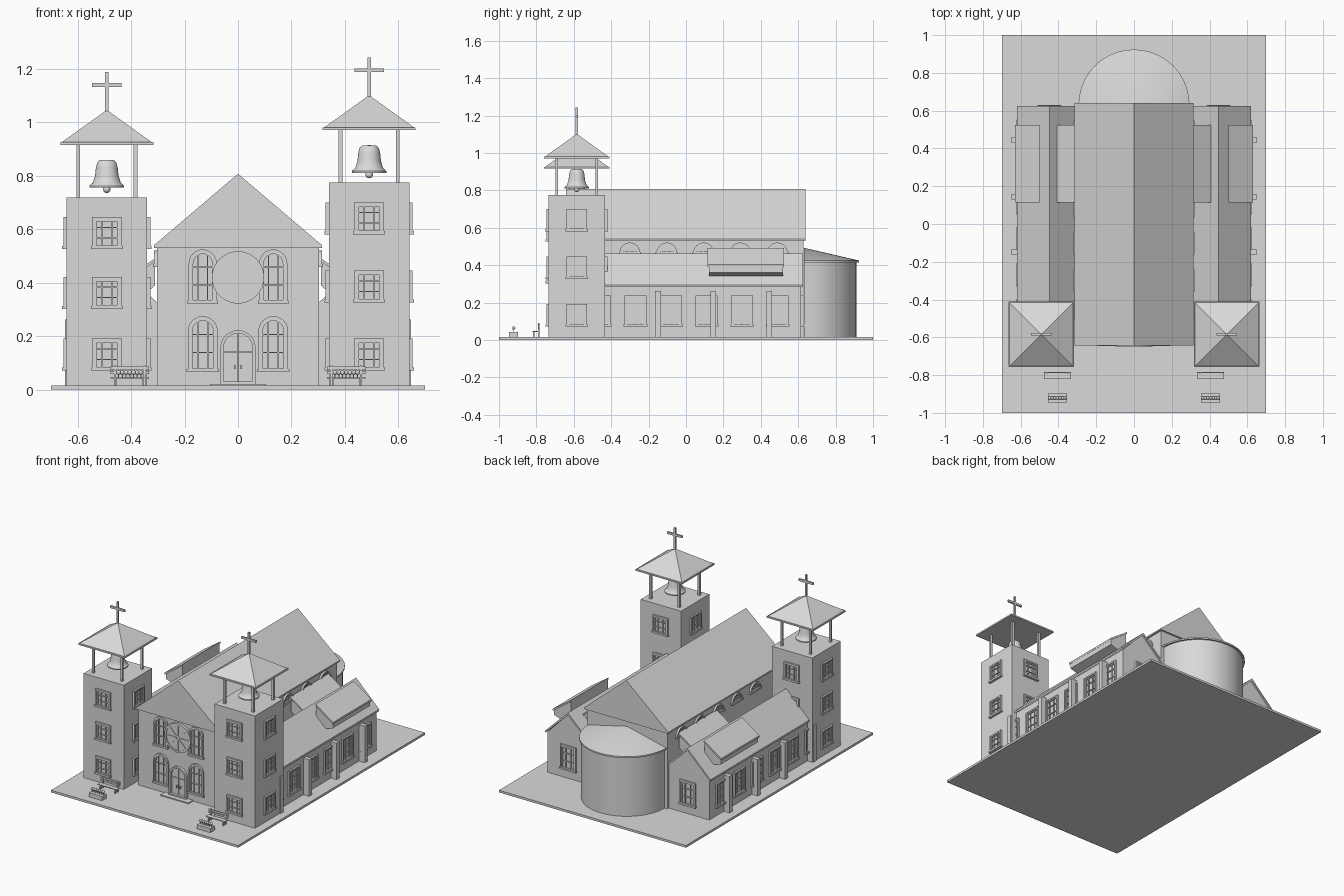
import bpy, bmesh
from math import pi, sin, cos, sqrt
from mathutils import Matrix, Vector

cube = bpy.data.objects.get("Cube")
if cube:
    bpy.data.objects.remove(cube)

stone = bpy.data.materials.new("pale_grey")
stone.use_nodes = True
grey = (0.7, 0.7, 0.7, 1)
stone.diffuse_color = grey
stone.node_tree.nodes["Principled BSDF"].inputs["Base Color"].default_value = grey


def part(name, bm, smooth=False):
    bmesh.ops.recalc_face_normals(bm, faces=bm.faces)
    mesh = bpy.data.meshes.new(name)
    bm.to_mesh(mesh)
    bm.free()
    mesh.materials.append(stone)
    ob = bpy.data.objects.new(name, mesh)
    bpy.context.collection.objects.link(ob)
    if smooth:
        bpy.ops.object.select_all(action="DESELECT")
        ob.select_set(True)
        bpy.context.view_layer.objects.active = ob
        bpy.ops.object.shade_smooth_by_angle(angle=pi / 5)
    return ob


def box(bm, x0, x1, y0, y1, z0, z1, m=Matrix()):
    centre = Vector((x0 + x1, y0 + y1, z0 + z1)) / 2
    size = Matrix.Diagonal((x1 - x0, y1 - y0, z1 - z0, 1))
    bmesh.ops.create_cube(bm, size=1, matrix=m @ Matrix.Translation(centre) @ size)


def prism(bm, profile, y0, y1):
    """Extrude an x-z outline along y."""
    ends = [[bm.verts.new((x, y, z)) for x, z in profile] for y in (y0, y1)]
    for end in ends:
        bm.faces.new(end)
    for i in range(len(profile)):
        j = (i + 1) % len(profile)
        bm.faces.new((ends[0][i], ends[0][j], ends[1][j], ends[1][i]))


def ring(bm, outer, inner, depth, m):
    """Raised frame between two x-z outlines."""
    loops = [[bm.verts.new(m @ Vector((x, y, z))) for x, z in line]
             for line, y in ((outer, 0), (outer, -depth), (inner, -depth), (inner, 0))]
    n = len(outer)
    for k in range(4):
        a, b = loops[k], loops[(k + 1) % 4]
        for i in range(n):
            j = (i + 1) % n
            bm.faces.new((a[i], a[j], b[j], b[i]))


def arch(w, h, inset=0):
    """Round-headed outline; a zero straight part gives a half circle."""
    r = w / 2
    k = r - inset
    head = [(k * cos(pi * i / 12), h - r + k * sin(pi * i / 12)) for i in range(13)]
    return [(-k, inset), (k, inset)] + head if h > r else head[:1] + head[1:-1] + head[-1:]


def rect(w, h, inset=0):
    k = w / 2 - inset
    return [(-k, inset), (k, inset), (k, h - inset), (-k, h - inset)]


def place(x, y, z, turn=0):
    return Matrix.Translation((x, y, z)) @ Matrix.Rotation(turn, 4, "Z")


def window(bm, m, w, h, cols=3, rows=3, shape=rect, sill=True):
    ring(bm, shape(w, h), shape(w, h, 0.01), 0.012, m)
    ring(bm, shape(w - 0.02, h - 0.01, 0), shape(w - 0.02, h - 0.01, 0.007), 0.007, m)
    for i in range(1, cols):
        x = -w / 2 + w * i / cols
        top = h - 0.005 if shape is rect else h - w / 2 + sqrt(w * w / 4 - x * x) - 0.005
        box(bm, x - 0.002, x + 0.002, -0.007, 0, 0.005, top, m)
    for i in range(1, rows):
        z = h * i / rows
        box(bm, -w / 2 + 0.006, w / 2 - 0.006, -0.007, 0, z - 0.002, z + 0.002, m)
    if sill:
        box(bm, -w / 2 - 0.004, w / 2 + 0.004, -0.016, 0, -0.004, 0.008, m)


# Ground slab and doorstep
bm = bmesh.new()
box(bm, -0.7, 0.7, -1, 1, 0, 0.015)
part("ground_slab", bm)
bm = bmesh.new()
box(bm, -0.105, 0.105, -0.68, -0.6, 0.01, 0.022)
part("doorstep", bm)

# Nave
bm = bmesh.new()
box(bm, -0.303, 0.303, -0.63, 0.628, 0.01, 0.535)
part("nave_walls", bm)
bm = bmesh.new()
prism(bm, [(-0.315, 0.53), (0.315, 0.53), (0.315, 0.54), (0, 0.808), (-0.315, 0.54)], -0.642, 0.64)
part("nave_roof", bm)

# Half-round apse with a low conical roof
for name, levels in (("apse_wall", [(0.282, 0.015), (0.282, 0.425)]),
                     ("apse_roof", [(0.294, 0.415), (0.294, 0.425), (0, 0.493)])):
    bm = bmesh.new()
    rows = [[bm.verts.new((r * cos(pi * i / 20), 0.63 + r * sin(pi * i / 20), z))
             for i in range(21)] for r, z in levels]
    for a, b in zip(rows, rows[1:]):
        for i in range(20):
            bm.faces.new((a[i], a[i + 1], b[i + 1], b[i]))
    bm.faces.new(rows[0])
    bmesh.ops.remove_doubles(bm, verts=bm.verts, dist=0.0001)
    part(name, bm, True)

# Front windows, rose window and door
bm = bmesh.new()
for x in (-0.132, 0.132):
    window(bm, place(x, -0.63, 0.07), 0.112, 0.205, 3, 3, arch)
    window(bm, place(x, -0.63, 0.325), 0.105, 0.2, 3, 3, arch)
part("front_windows", bm)

bm = bmesh.new()
m = place(0, -0.63, 0.42)
circle = lambda r: [(r * cos(pi * i / 16), r * sin(pi * i / 16)) for i in range(32)]
disc = [bm.verts.new(m @ Vector((x, -0.013, z))) for x, z in circle(0.09)]
bm.faces.new(disc)
ring(bm, circle(0.098), circle(0.086), 0.018, m)
ring(bm, circle(0.016), circle(0.01), 0.018, m)
for i in range(8):
    spin = m @ Matrix.Rotation(i * pi / 4, 4, "Y")
    box(bm, 0.014, 0.088, -0.017, 0, -0.003, 0.003, spin)
part("rose_window", bm)

bm = bmesh.new()
m = place(0, -0.63, 0.018)
ring(bm, arch(0.132, 0.205), arch(0.132, 0.205, 0.012), 0.018, m)
box(bm, -0.001, 0.001, -0.007, 0, 0.01, 0.19, m)
box(bm, -0.052, 0.052, -0.006, 0, 0.122, 0.125, m)
for x in (-0.012, 0.012):
    box(bm, x - 0.003, x + 0.003, -0.014, 0, 0.06, 0.075, m)
part("front_door", bm)

for s, side in ((1, "left"), (-1, "right")):
    turn = s * pi / 2

    # Half-round windows high on the nave wall
    bm = bmesh.new()
    for i in range(5):
        m = place(s * 0.303, -0.3 + i * 0.197, 0.463, turn)
        window(bm, m, 0.11, 0.058, 4, 1, arch, True)
        box(bm, -0.05, 0.05, -0.007, 0, 0.02, 0.024, m)
    part(side + "_upper_windows", bm)

    # Aisle
    bm = bmesh.new()
    prism(bm, [(s * x, z) for x, z in
               ((0.29, 0.01), (0.605, 0.01), (0.605, 0.29), (0.447, 0.45), (0.29, 0.3))], -0.5, 0.615)
    part(side + "_aisle_walls", bm)
    bm = bmesh.new()
    prism(bm, [(s * x, z) for x, z in
               ((0.275, 0.285), (0.447, 0.447), (0.619, 0.282), (0.62, 0.295),
                (0.447, 0.463), (0.275, 0.3))], -0.5, 0.625)
    part(side + "_aisle_roof", bm)

    # Paired roof dormers, the inner one leaning on the nave
    bm = bmesh.new()
    for shift in (0, -0.19):
        prism(bm, [(s * (x + shift), z) for x, z in
                   ((0.5, 0.39), (0.5, 0.489), (0.625, 0.403), (0.625, 0.36), (0.56, 0.34))],
              0.122, 0.518)
        prism(bm, [(s * (x + shift), z) for x, z in
                   ((0.5, 0.48), (0.5, 0.492), (0.63, 0.403), (0.63, 0.39))], 0.115, 0.525)
    part(side + "_dormers", bm)

    # Buttresses and aisle windows
    bm = bmesh.new()
    for y in (-0.455, -0.15, 0.145, 0.445):
        x0, x1 = sorted((s * 0.59, s * 0.648))
        box(bm, x0, x1, y - 0.015, y + 0.015, 0.01, 0.262)
    part(side + "_buttresses", bm)
    bm = bmesh.new()
    for i in range(6):
        window(bm, place(s * 0.605, -0.46 + i * 0.19, 0.075, turn), 0.118, 0.162)
    window(bm, place(s * 0.447, 0.615, 0.075, pi), 0.118, 0.162)
    part(side + "_aisle_windows", bm)

    # Bell tower; the left one is taller
    top = 0.775 if s > 0 else 0.72
    cx, cy, half = s * 0.491, -0.584, 0.151
    bm = bmesh.new()
    box(bm, cx - half, cx + half, cy - half, cy + half, 0.01, top)
    part(side + "_tower", bm)
    bm = bmesh.new()
    for k in range(4):
        a = k * pi / 2
        for z in (0.075, top * 0.425, top - 0.19):
            window(bm, place(cx + half * sin(a), cy - half * cos(a), z, a), 0.112, 0.116)
    part(side + "_tower_windows", bm)

    # Belfry posts, pyramid roof and cross
    bm = bmesh.new()
    for px in (-0.107, 0.107):
        for py in (-0.107, 0.107):
            box(bm, cx + px - 0.007, cx + px + 0.007, cy + py - 0.007, cy + py + 0.007,
                top - 0.01, top + 0.205)
    part(side + "_belfry_posts", bm)
    bm = bmesh.new()
    box(bm, cx - 0.174, cx + 0.174, cy - 0.174, cy + 0.174, top + 0.196, top + 0.206)
    bmesh.ops.create_cone(bm, cap_ends=True, segments=4, radius1=0.17 * sqrt(2), radius2=0,
                          depth=0.122, matrix=place(cx, cy, top + 0.266, pi / 4))
    part(side + "_belfry_roof", bm)
    bm = bmesh.new()
    box(bm, cx - 0.006, cx + 0.006, cy - 0.006, cy + 0.006, top + 0.315, top + 0.468)
    box(bm, cx - 0.055, cx + 0.055, cy - 0.006, cy + 0.006, top + 0.413, top + 0.427)
    part(side + "_cross", bm)

    # Bell turned from a profile, with its clapper
    bm = bmesh.new()
    profile = [(0, 0.14), (0.026, 0.139), (0.036, 0.13), (0.041, 0.11), (0.044, 0.08),
               (0.052, 0.055), (0.065, 0.043), (0.065, 0.036), (0.055, 0.036), (0, 0.06)]
    line = [bm.verts.new((cx + r, cy, top + z)) for r, z in profile]
    edges = [bm.edges.new(pair) for pair in zip(line, line[1:])]
    bmesh.ops.spin(bm, geom=line + edges, cent=(cx, cy, 0), axis=(0, 0, 1), angle=2 * pi, steps=32)
    bmesh.ops.remove_doubles(bm, verts=bm.verts, dist=0.0001)
    bmesh.ops.create_uvsphere(bm, u_segments=16, v_segments=8, radius=0.014,
                              matrix=place(cx, cy, top + 0.03))
    part(side + "_bell", bm, True)

    # Bench facing the street
    bm = bmesh.new()
    bx = s * 0.405
    box(bm, bx - 0.072, bx + 0.072, -0.82, -0.79, 0.042, 0.048)
    for z in (0.058, 0.074):
        box(bm, bx - 0.072, bx + 0.072, -0.789, -0.783, z, z + 0.012)
    for x in (bx - 0.055, bx + 0.055):
        box(bm, x - 0.004, x + 0.004, -0.817, -0.809, 0.01, 0.043)
        box(bm, x - 0.004, x + 0.004, -0.792, -0.784, 0.01, 0.09)
    part(side + "_bench", bm)

    # Planter with a row of flowers
    bm = bmesh.new()
    box(bm, bx - 0.05, bx + 0.05, -0.945, -0.898, 0.01, 0.043)
    part(side + "_planter", bm)
    bm = bmesh.new()
    for i in range(7):
        x = bx - 0.042 + i * 0.014
        box(bm, x - 0.002, x + 0.002, -0.923, -0.919, 0.04, 0.06)
        bmesh.ops.create_icosphere(bm, subdivisions=2, radius=0.009,
                                   matrix=place(x, -0.921, 0.064))
    part(side + "_flowers", bm, True)
